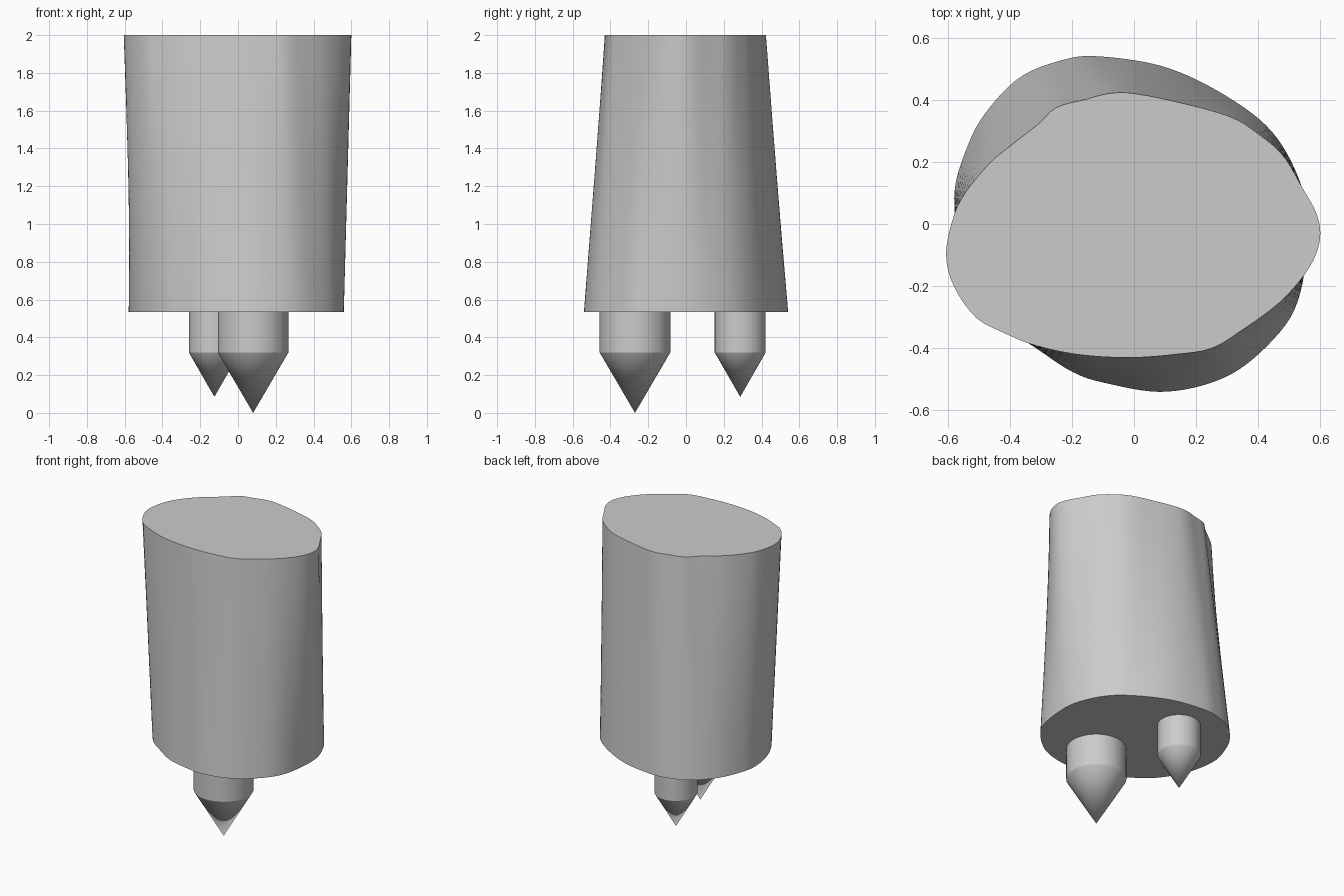
import bpy, bmesh, math
from mathutils import Vector

cube = bpy.data.objects.get("Cube")
if cube:
    bpy.data.objects.remove(cube)

grey = bpy.data.materials.new("plain grey")
grey.use_nodes = True
COLOUR = (0.6, 0.6, 0.6, 1)
grey.diffuse_color = COLOUR
grey.node_tree.nodes["Principled BSDF"].inputs["Base Color"].default_value = COLOUR

SIDES = 128
BODY_BASE, BODY_TOP, SHOULDER = 0.535, 2.0, 0.32

# Outlines of the body, counter-clockwise from the +x side
TOP = [(.6, -.03), (.585, .04), (.54, .12), (.48, .22), (.4, .29), (.31, .345),
       (.15, .39), (0, .42), (-.08, .42), (-.16, .4), (-.25, .375), (-.31, .32),
       (-.4, .25), (-.47, .19), (-.55, .09), (-.585, .01), (-.605, -.1),
       (-.58, -.2), (-.51, -.3), (-.42, -.35), (-.32, -.39), (-.18, -.42),
       (-.02, -.43), (.13, -.42), (.25, -.4), (.35, -.34), (.46, -.26),
       (.54, -.175), (.585, -.1)]
BASE = [(.56, -.03), (.54, .12), (.45, .29), (.3, .41), (.1, .505), (-.12, .54),
        (-.24, .525), (-.37, .47), (-.48, .355), (-.54, .24), (-.578, .1),
        (-.56, -.06), (-.5, -.21), (-.41, -.33), (-.3, -.41), (-.2, -.475),
        (-.1, -.51), (.1, -.54), (.3, -.49), (.45, -.37), (.53, -.24)]


def smooth_outline(points, steps=24):
    """Closed Catmull-Rom curve through the points."""
    pts = [Vector(p) for p in points]
    n, out = len(pts), []
    for i in range(n):
        a, b, c, d = (pts[(i + k) % n] for k in (-1, 0, 1, 2))
        for s in range(steps):
            t = s / steps
            out.append(0.5 * (2 * b + (c - a) * t + (2 * a - 5 * b + 4 * c - d) * t * t
                              + (3 * b - a - 3 * c + d) * t ** 3))
    return out


def ring_by_angle(points):
    """Sample an outline at evenly spaced directions."""
    polar = sorted((math.atan2(p.y, p.x) % math.tau, p.length) for p in smooth_outline(points))
    polar = [(polar[-1][0] - math.tau, polar[-1][1])] + polar + [(polar[0][0] + math.tau, polar[0][1])]
    ring, k = [], 0
    for i in range(SIDES):
        angle = math.tau * i / SIDES
        while polar[k + 1][0] < angle:
            k += 1
        (a0, r0), (a1, r1) = polar[k], polar[k + 1]
        r = r0 + (r1 - r0) * (angle - a0) / max(a1 - a0, 1e-9)
        ring.append((r * math.cos(angle), r * math.sin(angle)))
    return ring


def finish(bm, name):
    bmesh.ops.recalc_face_normals(bm, faces=bm.faces[:])
    mesh = bpy.data.meshes.new(name)
    bm.to_mesh(mesh)
    bm.free()
    mesh.materials.append(grey)
    obj = bpy.data.objects.new(name, mesh)
    bpy.context.collection.objects.link(obj)
    bpy.ops.object.select_all(action="DESELECT")
    obj.select_set(True)
    bpy.context.view_layer.objects.active = obj
    bpy.ops.object.shade_smooth_by_angle(angle=math.radians(25))


def bridge(bm, lower, upper):
    n = len(lower)
    for i in range(n):
        j = (i + 1) % n
        bm.faces.new((lower[i], lower[j], upper[j], upper[i]))


# Body lofted between the two outlines
bm = bmesh.new()
base_ring, top_ring = ring_by_angle(BASE), ring_by_angle(TOP)
LEVELS = 8
rings = []
for k in range(LEVELS + 1):
    t = k / LEVELS
    z = BODY_BASE + (BODY_TOP - BODY_BASE) * t
    rings.append([bm.verts.new((*Vector(b).lerp(Vector(u), t), z))
                  for b, u in zip(base_ring, top_ring)])
for lower, upper in zip(rings, rings[1:]):
    bridge(bm, lower, upper)
bm.faces.new(rings[0])
bm.faces.new(rings[-1])
finish(bm, "body")


# Pointed pegs under the body
def peg(name, x, y, radius, tip):
    bm = bmesh.new()
    circle = [(x + radius * math.cos(math.tau * i / 64), y + radius * math.sin(math.tau * i / 64))
              for i in range(64)]
    low = [bm.verts.new((*p, SHOULDER)) for p in circle]
    high = [bm.verts.new((*p, BODY_BASE)) for p in circle]
    bridge(bm, low, high)
    point = bm.verts.new((x, y, tip))
    for i in range(64):
        bm.faces.new((point, low[(i + 1) % 64], low[i]))
    bm.faces.new(high)
    finish(bm, name)


peg("front_peg", 0.08, -0.27, 0.187, 0.0)
peg("back_peg", -0.125, 0.287, 0.135, 0.085)
